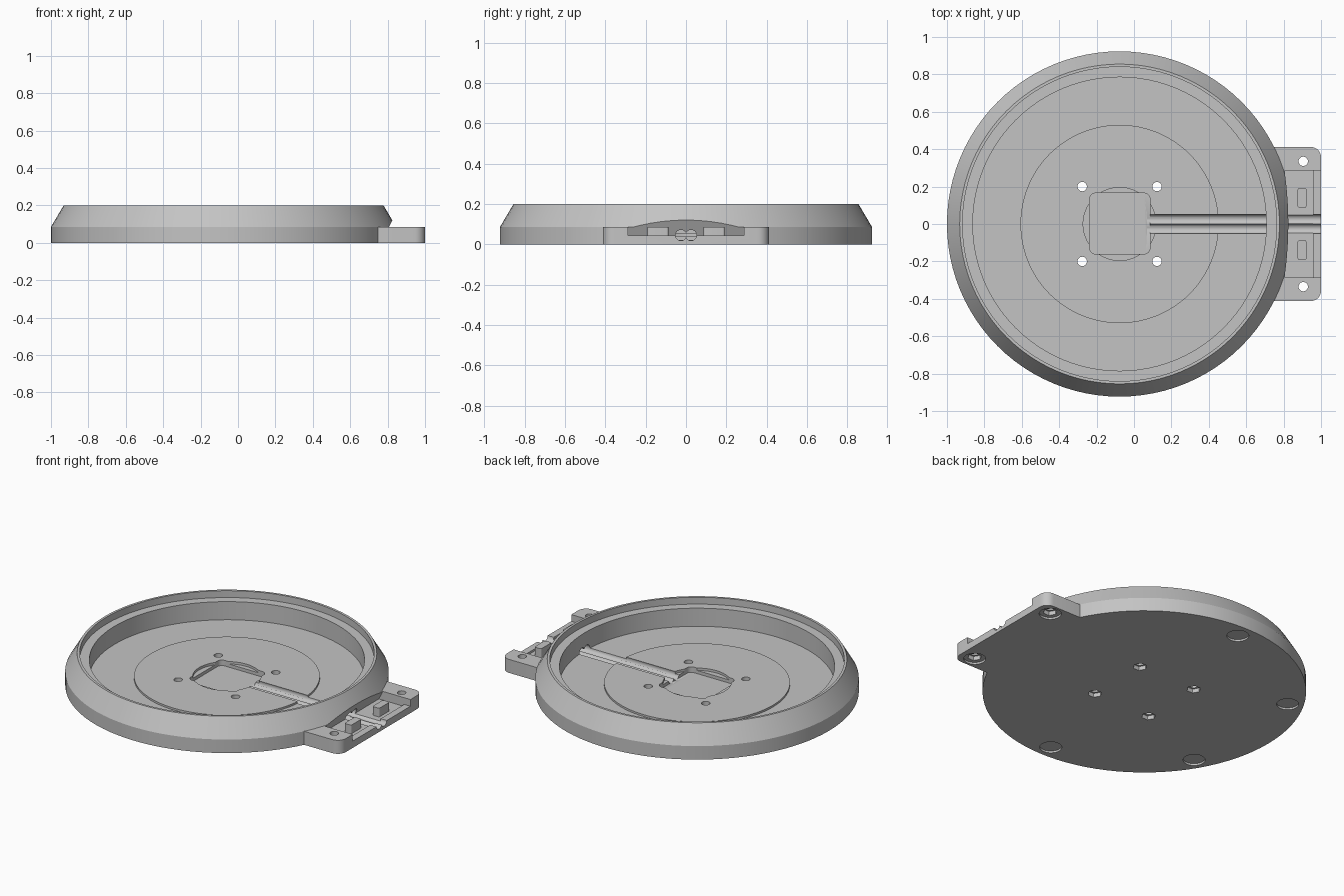
import bpy, bmesh
from math import sin, cos, pi, radians

cube = bpy.data.objects.get("Cube")
if cube:
    bpy.data.objects.remove(cube, do_unlink=True)

GREY = bpy.data.materials.new("plain grey")
GREY.use_nodes = True
GREY.diffuse_color = (0.55, 0.55, 0.55, 1)
GREY.node_tree.nodes["Principled BSDF"].inputs["Base Color"].default_value = (0.55, 0.55, 0.55, 1)

CX = -0.077  # dish axis


def loft(name, rings):
    """Closed solid through a list of equal-length vertex rings."""
    bm = bmesh.new()
    rows = [[bm.verts.new(p) for p in ring] for ring in rings]
    n = len(rows[0])
    for a, b in zip(rows, rows[1:]):
        for i in range(n):
            j = (i + 1) % n
            bm.faces.new((a[i], a[j], b[j], b[i]))
    bm.faces.new(rows[0][::-1])
    bm.faces.new(rows[-1])
    bmesh.ops.recalc_face_normals(bm, faces=bm.faces)
    me = bpy.data.meshes.new(name)
    bm.to_mesh(me)
    bm.free()
    me.materials.append(GREY)
    ob = bpy.data.objects.new(name, me)
    bpy.context.collection.objects.link(ob)
    return ob


def circle(x, y, r, n=32, turn=0.0):
    return [(x + r * cos(2 * pi * i / n + turn), y + r * sin(2 * pi * i / n + turn)) for i in range(n)]


def rounded(x0, x1, y0, y1, r, round_left=True):
    pts = []
    corners = ((x1 - r, y1 - r, 0), (x0 + r, y1 - r, 90), (x0 + r, y0 + r, 180), (x1 - r, y0 + r, 270))
    for k, (x, y, start) in enumerate(corners):
        if k in (1, 2) and not round_left:
            pts.append((x0, y1 if k == 1 else y0))
            continue
        for s in range(7):
            a = radians(start + 15 * s)
            pts.append((x + r * cos(a), y + r * sin(a)))
    return pts


def prism(name, outline, z0, z1):
    return loft(name, [[(x, y, z) for x, y in outline] for z in (z0, z1)])


def combine(target, tool, operation="DIFFERENCE"):
    mod = target.modifiers.new("combine", "BOOLEAN")
    mod.operation = operation
    mod.solver = "EXACT"
    mod.object = tool
    bpy.context.view_layer.objects.active = target
    bpy.ops.object.modifier_apply(modifier=mod.name)
    bpy.data.objects.remove(tool, do_unlink=True)


# Round dish: sloped outer wall, stepped rim, raised middle plate
PROFILE = [(0.923, 0), (0.923, 0.085), (0.855, 0.2), (0.84, 0.2), (0.84, 0.157),
           (0.785, 0.157), (0.785, 0.043), (0.53, 0.043), (0.53, 0.055)]
dish = loft("dish", [[(x, y, z) for x, y in circle(CX, 0, r, 96)] for r, z in PROFILE])

# Mounting bracket on the side
combine(dish, prism("bracket", rounded(0.72, 1.0, -0.412, 0.412, 0.055, False), 0, 0.085), "UNION")

# Open pocket in the bracket with a leaning back wall
SECTION = [(0.78, 0.03), (0.957, 0.03), (0.957, 0.043), (1.1, 0.043), (1.1, 0.3), (0.915, 0.3)]
combine(dish, loft("pocket", [[(x, y, z) for x, z in SECTION] for y in (-0.287, 0.287)]))

# Centre well: shallow round recess and deeper square
combine(dish, prism("round_recess", circle(CX, 0, 0.195, 64), 0.04, 0.1))
combine(dish, prism("square_well", rounded(-0.237, 0.085, -0.16, 0.165, 0.03), 0.02, 0.1))

# Twin cable channels from the well out through the wall
for side in (-1, 1):
    ring = circle(side * 0.025, 0.045, 0.027, 24)
    combine(dish, loft("channel", [[(x, y, z) for y, z in ring] for x in (0.07, 1.1)]))

# Round foot recesses under the rim
feet = [(CX + 0.83 * cos(radians(a)), 0.83 * sin(radians(a))) for a in (90, 150, 210, 270)]
bracket_holes = [(0.905, side * 0.335) for side in (-1, 1)]
for x, y in feet + bracket_holes:
    combine(dish, prism("foot_recess", circle(x, y, 0.063), -0.1, 0.012))

# Screw holes with hexagonal nut recesses underneath
plate_holes = [(CX + sx * 0.2, sy * 0.2) for sx in (-1, 1) for sy in (-1, 1)]
for holes, depth in ((plate_holes, 0.025), (bracket_holes, 0.038)):
    for x, y in holes:
        combine(dish, prism("nut_recess", circle(x, y, 0.041, 6), -0.1, depth))
        combine(dish, prism("screw_hole", circle(x, y, 0.025, 24), -0.1, 0.3))

# Strain relief blocks in the pocket
parts = [dish]
for side, label in ((1, "back"), (-1, "front")):
    y0, y1 = sorted((side * 0.087, side * 0.192))
    parts.append(prism(label + "_block", rounded(0.875, 0.922, y0, y1, 0.01), 0.022, 0.085))

# Smooth round walls, keep edges crisp
for ob in parts:
    bpy.ops.object.select_all(action="DESELECT")
    ob.select_set(True)
    bpy.context.view_layer.objects.active = ob
    bpy.ops.object.shade_smooth_by_angle(angle=radians(25))
